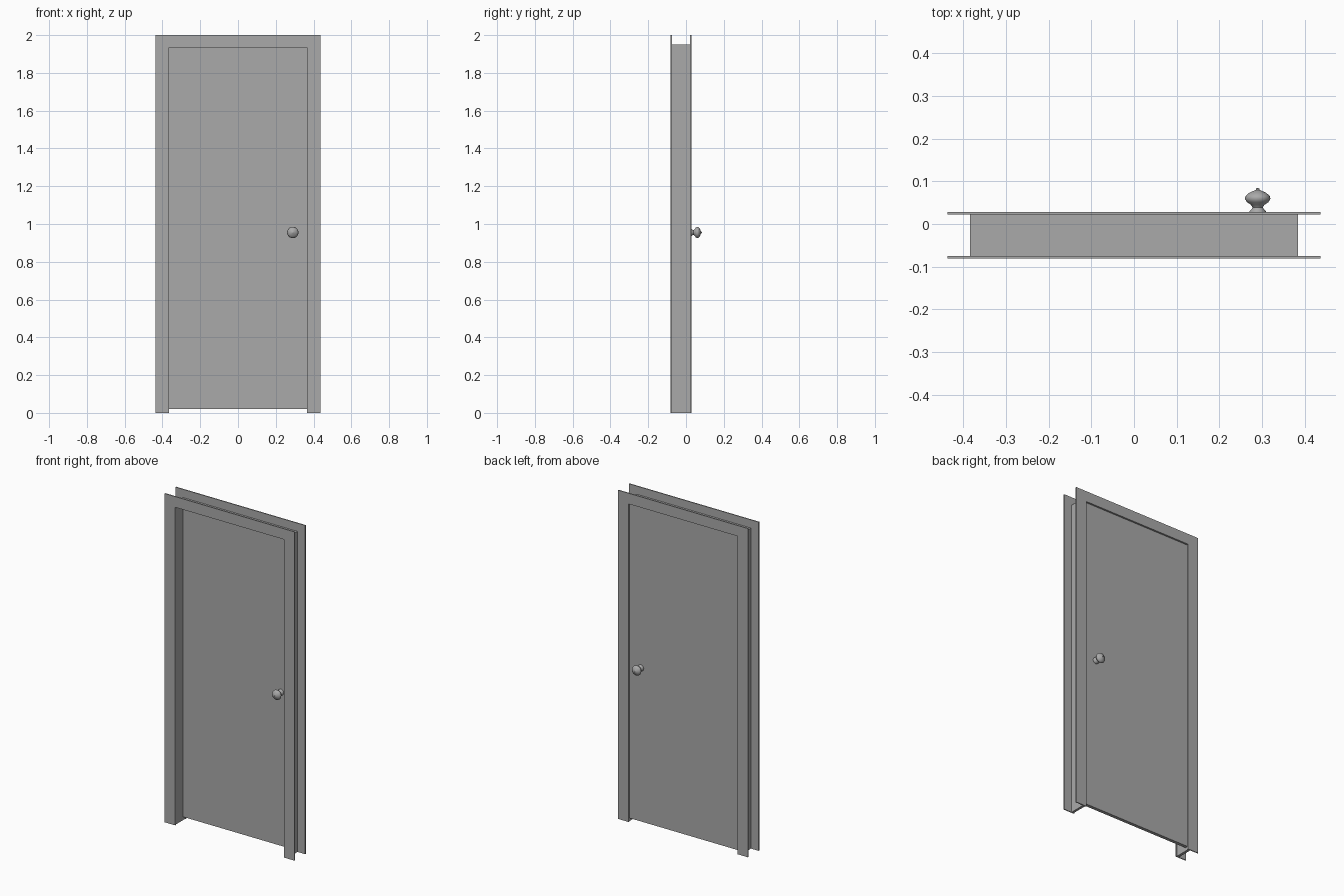
import bpy, bmesh, math
from mathutils import Matrix

cube = bpy.data.objects.get("Cube")
if cube:
    bpy.data.objects.remove(cube, do_unlink=True)

grey = bpy.data.materials.new("plain grey")
grey.use_nodes = True
grey.diffuse_color = (0.4, 0.4, 0.4, 1)
grey.node_tree.nodes["Principled BSDF"].inputs["Base Color"].default_value = (0.4, 0.4, 0.4, 1)


def finish(name, bm):
    """Turn a bmesh into a named grey object."""
    bmesh.ops.recalc_face_normals(bm, faces=bm.faces)
    mesh = bpy.data.meshes.new(name)
    bm.to_mesh(mesh)
    bm.free()
    mesh.materials.append(grey)
    obj = bpy.data.objects.new(name, mesh)
    bpy.context.collection.objects.link(obj)
    return obj


def portal(name, inner, outer, top_in, top_out, y0, y1):
    """Two legs and a head with mitred corners, extruded from y0 to y1."""
    bm = bmesh.new()
    ins = [(-inner, 0), (-inner, top_in), (inner, top_in), (inner, 0)]
    outs = [(-outer, 0), (-outer, top_out), (outer, top_out), (outer, 0)]
    a = [bm.verts.new((x, y0, z)) for x, z in ins]
    b = [bm.verts.new((x, y0, z)) for x, z in outs]
    faces = [bm.faces.new((a[i], a[i + 1], b[i + 1], b[i])) for i in range(3)]
    ext = bmesh.ops.extrude_face_region(bm, geom=faces, use_keep_orig=True)
    moved = [v for v in ext["geom"] if isinstance(v, bmesh.types.BMVert)]
    bmesh.ops.translate(bm, verts=moved, vec=(0, y1 - y0, 0))
    return finish(name, bm)


# Frame: lining between two flat casings
portal("frame_lining", 0.37, 0.385, 1.935, 1.95, -0.075, 0.023)
portal("front_casing", 0.366, 0.437, 1.935, 2.0, -0.081, -0.075)
portal("back_casing", 0.366, 0.437, 1.935, 2.0, 0.022, 0.028)

# Door slab, set towards the back of the frame
bm = bmesh.new()
bmesh.ops.create_cube(bm, size=1)
bmesh.ops.scale(bm, vec=(0.738, 0.02, 1.913), verts=bm.verts)
bmesh.ops.translate(bm, vec=(0, 0.009, 0.977), verts=bm.verts)
finish("door_slab", bm)

# Turned knob: (radius, distance from the slab middle)
PROFILE = [(0, 0.008), (0.019, 0.01), (0.019, 0.021), (0.014, 0.026), (0.012, 0.03),
           (0.016, 0.036), (0.025, 0.042), (0.03, 0.05), (0.028, 0.057), (0.02, 0.064),
           (0.009, 0.069), (0.004, 0.071), (0.004, 0.074), (0, 0.076)]


def knob(name, side):
    bm = bmesh.new()
    pts = [bm.verts.new((r, side * d, 0)) for r, d in PROFILE]
    edges = [bm.edges.new(p) for p in zip(pts, pts[1:])]
    bmesh.ops.spin(bm, geom=pts + edges, cent=(0, 0, 0), axis=(0, 1, 0),
                   angle=math.tau, steps=24)
    bmesh.ops.remove_doubles(bm, verts=bm.verts, dist=0.0001)
    bmesh.ops.transform(bm, matrix=Matrix.Translation((0.29, 0.009, 0.955)), verts=bm.verts)
    obj = finish(name, bm)
    bpy.ops.object.select_all(action="DESELECT")
    obj.select_set(True)
    bpy.context.view_layer.objects.active = obj
    bpy.ops.object.shade_smooth_by_angle(angle=math.radians(50))


knob("back_knob", 1)
knob("front_knob", -1)
